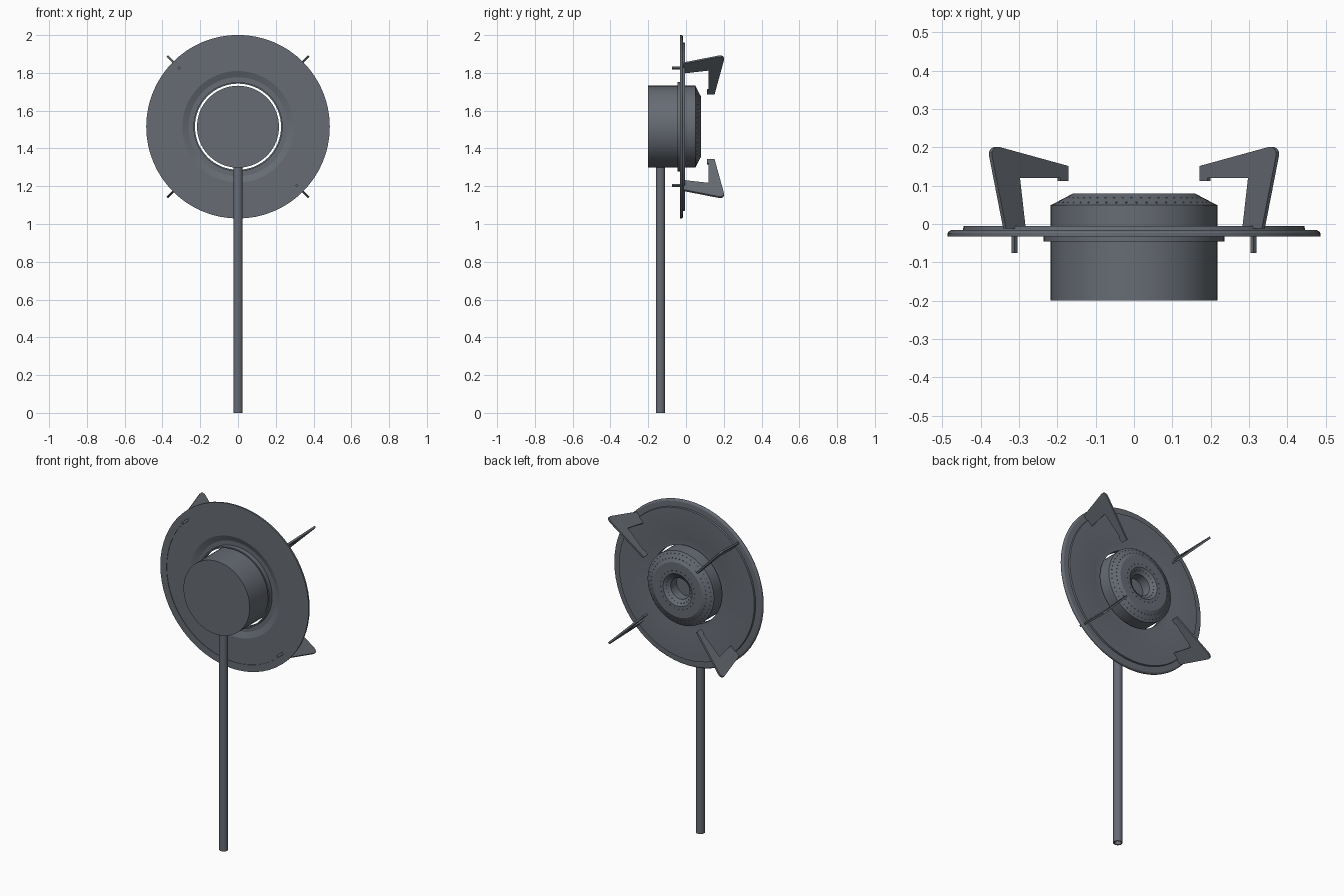
import bpy, bmesh, math
from mathutils import Matrix, Vector

if "Cube" in bpy.data.objects:
    bpy.data.objects.remove(bpy.data.objects["Cube"])

CZ = 1.515      # height of the burner axis (axis runs along y)
SEG = 64

metal = bpy.data.materials.new("dark_metal")
metal.diffuse_color = (0.135, 0.15, 0.175, 1)
metal.use_nodes = True
metal.node_tree.nodes["Principled BSDF"].inputs["Base Color"].default_value = metal.diffuse_color


def shade(ob, angle):
    bpy.ops.object.select_all(action='DESELECT')
    ob.select_set(True)
    bpy.context.view_layer.objects.active = ob
    bpy.ops.object.shade_smooth_by_angle(angle=math.radians(angle))


def finish(bm, name, smooth=30):
    bmesh.ops.remove_doubles(bm, verts=bm.verts, dist=1e-5)
    bmesh.ops.recalc_face_normals(bm, faces=bm.faces)
    me = bpy.data.meshes.new(name)
    bm.to_mesh(me)
    bm.free()
    me.materials.append(metal)
    ob = bpy.data.objects.new(name, me)
    bpy.context.collection.objects.link(ob)
    if smooth:
        shade(ob, smooth)
    return ob


def lathe(name, profile, closed):
    """Revolve (radius, y) points about the burner axis."""
    bm = bmesh.new()
    rings = []
    for r, y in profile:
        rings.append([bm.verts.new((r * math.cos(a), y, CZ + r * math.sin(a)))
                      for a in (2 * math.pi * i / SEG for i in range(SEG))])
    pairs = list(zip(rings, rings[1:]))
    if closed:
        pairs.append((rings[-1], rings[0]))
    for a, b in pairs:
        for i in range(SEG):
            j = (i + 1) % SEG
            bm.faces.new((a[i], a[j], b[j], b[i]))
    return finish(bm, name, 20)


# Drip plate: rolled rim, raised face, recessed centre and short collar
lathe("drip_plate", [
    (0.486, -0.033), (0.486, -0.024), (0.483, -0.019), (0.477, -0.016),
    (0.446, -0.015), (0.444, -0.005), (0.298, -0.005), (0.262, -0.011),
    (0.228, -0.011), (0.228, -0.045), (0.236, -0.045), (0.236, -0.017),
    (0.262, -0.017), (0.295, -0.030), (0.445, -0.030), (0.445, -0.033)], True)

# Burner body with chamfered cap and central well
burner = lathe("burner", [
    (0, -0.2), (0.217, -0.2), (0.217, 0.049), (0.160, 0.079),
    (0.095, 0.079), (0.062, 0.055), (0.062, 0.0), (0, 0.0)], False)

# Gas ports: rows of small holes drilled into the cap
bm = bmesh.new()
chamfer = Vector((0.03, 0.057, 0)).normalized()
funnel = Vector((-0.024, 0.033, 0)).normalized()
rows = [(0.203, 0.0564, chamfer, 48, 0), (0.180, 0.0685, chamfer, 48, 0.5),
        (0.112, 0.079, Vector((0, 1, 0)), 24, 0),
        (0.080, 0.0681, funnel, 24, 0.5)]
for r, y, n, count, shift in rows:
    tilt = Vector((0, 0, 1)).rotation_difference(n).to_matrix().to_4x4()
    for i in range(count):
        spin = Matrix.Rotation(2 * math.pi * (i + shift + 0.25) / count, 4, 'Y')
        m = Matrix.Translation((0, 0, CZ)) @ spin @ Matrix.Translation((r, y, 0)) @ tilt
        bmesh.ops.create_cone(bm, cap_ends=True, segments=8, radius1=0.0028,
                              radius2=0.0028, depth=0.012, matrix=m)
cutter = finish(bm, "port_cutter", 0)
cutter.hide_render = True
mod = burner.modifiers.new("ports", 'BOOLEAN')
mod.operation = 'DIFFERENCE'
mod.solver = 'EXACT'
mod.object = cutter
bpy.context.view_layer.objects.active = burner
bpy.ops.object.modifier_apply(modifier="ports")
bpy.data.objects.remove(cutter, do_unlink=True)
shade(burner, 20)

# Pan supports: hooked plates, two of them with a tab through the drip plate
S = math.sqrt(2)
hook = [(0.337, -0.012), (0.374, 0.178), (0.374, 0.188), (0.369, 0.197),
        (0.361, 0.201), (0.352, 0.200), (0.174, 0.151), (0.174, 0.112),
        (0.196, 0.112), (0.196, 0.120), (0.301, 0.120), (0.286, -0.012)]
tab = [(0.307, -0.012), (0.307, -0.075), (0.316, -0.075), (0.316, -0.012)]
T = 0.011
for k in range(4):
    outline = hook + (tab if k % 2 == 0 else [])
    bm = bmesh.new()
    face = bm.faces.new([bm.verts.new((x * S, y, -T / 2)) for x, y in outline])
    ext = bmesh.ops.extrude_face_region(bm, geom=[face])
    bmesh.ops.translate(bm, vec=(0, 0, T),
                        verts=[v for v in ext["geom"] if isinstance(v, bmesh.types.BMVert)])
    bm.transform(Matrix.Translation((0, 0, CZ)) @
                 Matrix.Rotation(math.radians(45 + 90 * k), 4, 'Y'))
    finish(bm, f"pan_support_{k + 1}", 35)

# Gas pipe: open tube running down from the burner
bm = bmesh.new()
rings = []
for r, z in ((0.025, 1.303), (0.025, 0), (0.019, 0), (0.019, 1.303)):
    rings.append([bm.verts.new((r * math.cos(a), -0.135 + r * math.sin(a), z))
                  for a in (2 * math.pi * i / 24 for i in range(24))])
for a, b in zip(rings, rings[1:] + rings[:1]):
    for i in range(24):
        j = (i + 1) % 24
        bm.faces.new((a[i], a[j], b[j], b[i]))
finish(bm, "gas_pipe", 30)
